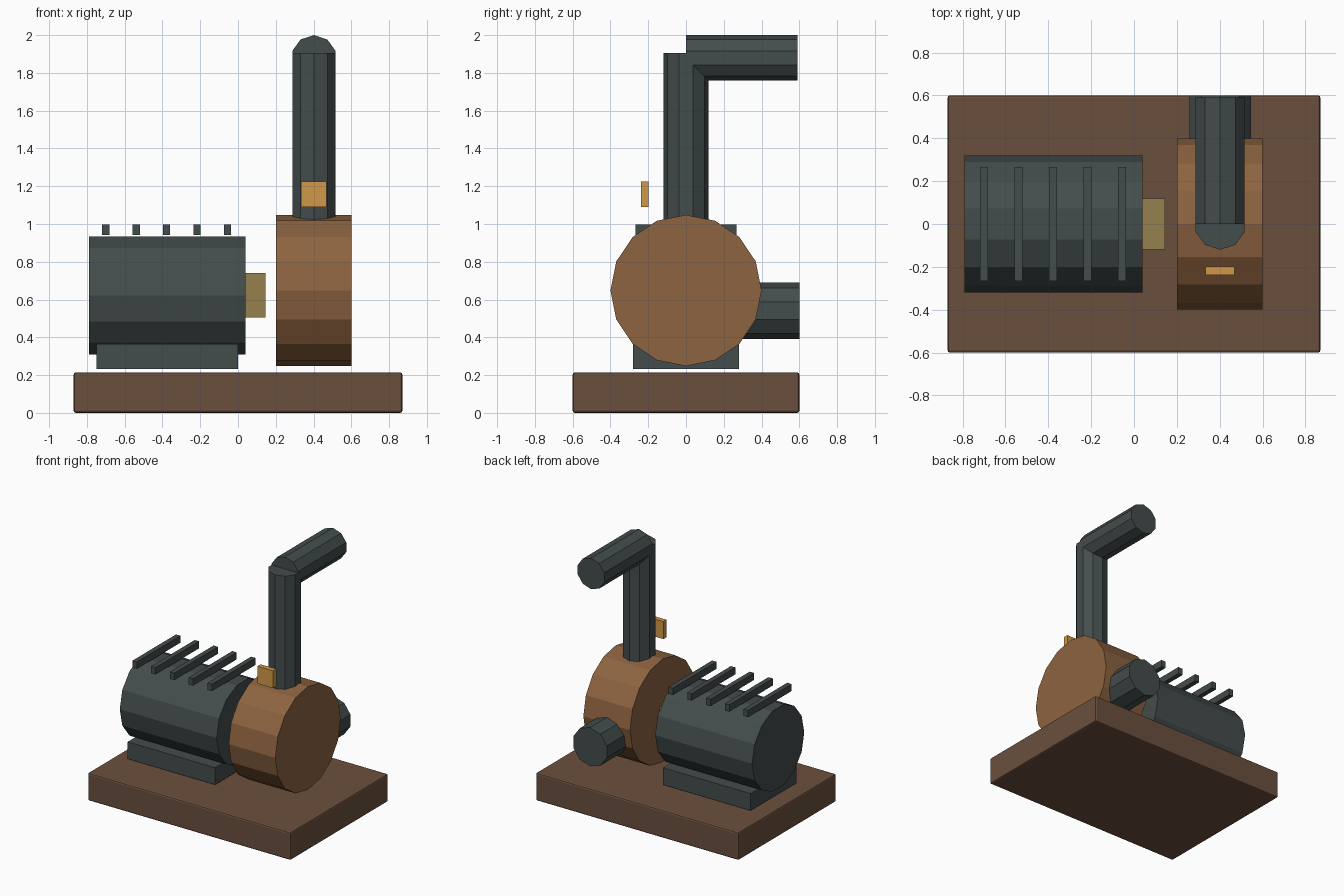
import bpy, bmesh, math
from mathutils import Vector

if "Cube" in bpy.data.objects:
    bpy.data.objects.remove(bpy.data.objects["Cube"])


def material(name, rgb):
    # sRGB 0-255 to linear
    lin = [((c / 255 + 0.055) / 1.055) ** 2.4 for c in rgb]
    m = bpy.data.materials.new(name)
    m.diffuse_color = (*lin, 1)
    m.use_nodes = True
    m.node_tree.nodes["Principled BSDF"].inputs["Base Color"].default_value = m.diffuse_color
    return m


BROWN = material("base_brown", (106, 79, 61))
STEEL = material("dark_steel", (68, 76, 76))
COPPER = material("pump_copper", (141, 99, 64))
BRASS = material("coupling_brass", (150, 128, 78))
AMBER = material("label_amber", (208, 152, 72))


def finish(bm, name, mat):
    bmesh.ops.recalc_face_normals(bm, faces=bm.faces)
    me = bpy.data.meshes.new(name)
    bm.to_mesh(me)
    bm.free()
    me.materials.append(mat)
    ob = bpy.data.objects.new(name, me)
    bpy.context.collection.objects.link(ob)
    return ob


def box(name, lo, hi, mat):
    bm = bmesh.new()
    bmesh.ops.create_cube(bm, size=1)
    lo, hi = Vector(lo), Vector(hi)
    for v in bm.verts:
        v.co = (lo + hi) / 2 + v.co * (hi - lo)
    return finish(bm, name, mat)


def prism(name, start, end, radius, sides, up, mat):
    # regular prism from start to end, with its first corner towards "up"
    start, end, up = Vector(start), Vector(end), Vector(up)
    side = (end - start).normalized().cross(up)
    bm = bmesh.new()
    ring = []
    for i in range(sides):
        a = math.tau * i / sides
        ring.append(bm.verts.new(start + radius * (up * math.cos(a) + side * math.sin(a))))
    face = bm.faces.new(ring)
    ext = bmesh.ops.extrude_face_region(bm, geom=[face], use_keep_orig=True)
    moved = [g for g in ext["geom"] if isinstance(g, bmesh.types.BMVert)]
    bmesh.ops.translate(bm, verts=moved, vec=end - start)
    return finish(bm, name, mat)


# Base plinth with a small bevel
base = box("base", (-0.87, -0.6, 0), (0.87, 0.6, 0.215), BROWN)
bev = base.modifiers.new("edge", "BEVEL")
bev.width = 0.012
bev.segments = 2

# Motor with foot, cooling fins and coupling
MZ = 0.622
prism("motor_body", (-0.79, 0, MZ), (0.04, 0, MZ), 0.32, 14, (0, 1, 0), STEEL)
box("motor_foot", (-0.75, -0.28, 0.233), (0, 0.28, 0.365), STEEL)
for i in range(5):
    x = -0.70 + 0.161 * i
    box(f"cooling_fin_{i + 1}", (x - 0.019, -0.267, 0.943), (x + 0.019, 0.267, 0.997), STEEL)
box("coupling", (0.0, -0.118, MZ - 0.118), (0.145, 0.118, MZ + 0.118), BRASS)

# Pump housing
prism("pump_housing", (0.2, 0, 0.648), (0.6, 0, 0.648), 0.4, 16, (0, 0, 1), COPPER)

# Pipes
PX = 0.402
prism("riser_pipe", (PX, 0, 0.95), (PX, 0, 1.906), 0.12, 10, (0, 1, 0), STEEL)
prism("outlet_pipe", (PX, 0, 1.88), (PX, 0.589, 1.88), 0.12, 10, (0, 0, 1), STEEL)
prism("inlet_pipe", (PX, 0.2, 0.541), (PX, 0.6, 0.541), 0.15, 10, (0, 0, 1), STEEL)

# Label plate in front of the riser
box("label_plate", (0.333, -0.238, 1.09), (0.468, -0.199, 1.225), AMBER)
